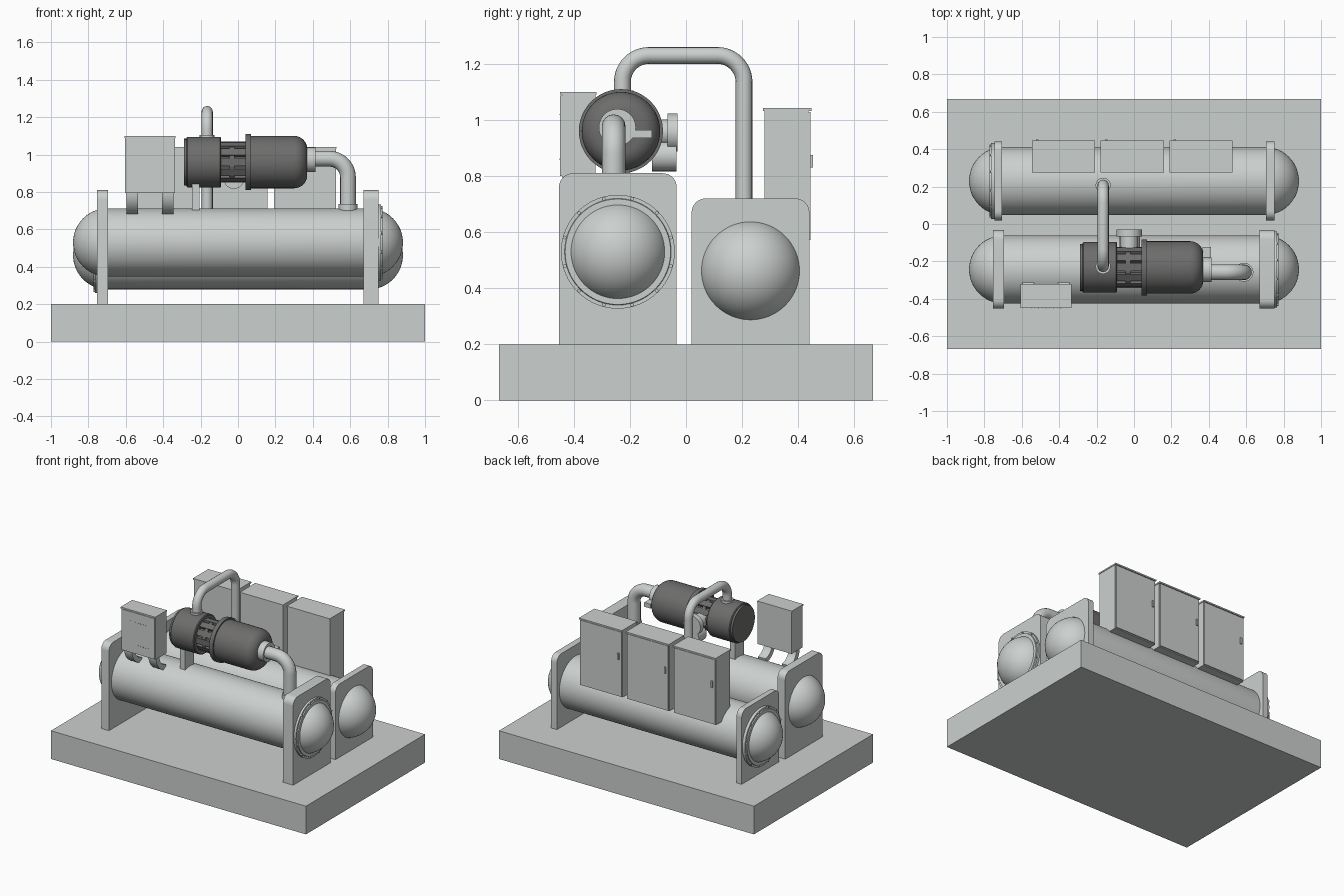
import bpy, bmesh, math
from mathutils import Vector, Matrix

if "Cube" in bpy.data.objects:
    bpy.data.objects.remove(bpy.data.objects["Cube"])


def material(name, col):
    m = bpy.data.materials.new(name)
    m.diffuse_color = (*col, 1)
    m.use_nodes = True
    m.node_tree.nodes["Principled BSDF"].inputs["Base Color"].default_value = m.diffuse_color
    return m


LIGHT = material("light grey paint", (0.60, 0.63, 0.62))
DARK = material("dark grey iron", (0.155, 0.152, 0.15))


def finish(name, bm, mat, smooth=True):
    bmesh.ops.recalc_face_normals(bm, faces=bm.faces)
    me = bpy.data.meshes.new(name)
    bm.to_mesh(me)
    bm.free()
    ob = bpy.data.objects.new(name, me)
    bpy.context.collection.objects.link(ob)
    me.materials.append(mat)
    if smooth:
        smooth_by_angle(ob)
    return ob


def smooth_by_angle(ob):
    bpy.ops.object.select_all(action='DESELECT')
    ob.select_set(True)
    bpy.context.view_layer.objects.active = ob
    bpy.ops.object.shade_smooth_by_angle(angle=math.radians(35))


def box(name, x, y, z, mat=LIGHT):
    """Box from (min, max) pairs."""
    bm = bmesh.new()
    size = Matrix.Diagonal((x[1] - x[0], y[1] - y[0], z[1] - z[0], 1))
    mid = Matrix.Translation((sum(x) / 2, sum(y) / 2, sum(z) / 2))
    bmesh.ops.create_cube(bm, size=1, matrix=mid @ size)
    return finish(name, bm, mat, False)


def lathe(name, profile, centre, mat=LIGHT, axis='X', n=48):
    """Turn (position, radius) points about an axis through centre."""
    rot = {'X': Matrix.Rotation(math.pi / 2, 4, 'Y'),
           'Y': Matrix.Rotation(-math.pi / 2, 4, 'X'),
           'Z': Matrix.Identity(4)}[axis]
    bm = bmesh.new()
    vs = [bm.verts.new((r, 0, h)) for h, r in profile]
    es = [bm.edges.new(p) for p in zip(vs, vs[1:])]
    bmesh.ops.spin(bm, geom=vs + es, axis=(0, 0, 1), cent=(0, 0, 0),
                   angle=2 * math.pi, steps=n)
    bmesh.ops.remove_doubles(bm, verts=bm.verts, dist=1e-5)
    bmesh.ops.transform(bm, verts=bm.verts, matrix=Matrix.Translation(centre) @ rot)
    return finish(name, bm, mat)


def disc(name, a, b, r, centre, mat=LIGHT, axis='X', n=48):
    return lathe(name, [(a, 0), (a, r), (b, r), (b, 0)], centre, mat, axis, n)


def extrude_x(name, outline, x0, x1, mat=LIGHT):
    """Extrude a (y, z) outline from x0 to x1."""
    bm = bmesh.new()
    face = bm.faces.new([bm.verts.new((x0, y, z)) for y, z in outline])
    ext = bmesh.ops.extrude_face_region(bm, geom=[face])
    bmesh.ops.translate(bm, vec=(x1 - x0, 0, 0),
                        verts=[v for v in ext['geom'] if isinstance(v, bmesh.types.BMVert)])
    return finish(name, bm, mat)


def arc(cx, cy, r, a0, a1, n=8):
    return [(cx + r * math.cos(math.radians(a0 + (a1 - a0) * i / n)),
             cy + r * math.sin(math.radians(a0 + (a1 - a0) * i / n))) for i in range(n + 1)]


def pipe(name, corners, radius, bend, mat=LIGHT):
    """Round pipe along right-angled corners with bends."""
    pts = [Vector(c) for c in corners]
    path = [pts[0]]
    for a, b, c in zip(pts, pts[1:], pts[2:]):
        u, v = (a - b).normalized(), (c - b).normalized()
        mid = b + (u + v) * bend
        for i in range(13):
            t = math.pi / 2 * i / 12
            path.append(mid - v * bend * math.cos(t) - u * bend * math.sin(t))
    path.append(pts[-1])
    cu = bpy.data.curves.new(name, 'CURVE')
    cu.dimensions = '3D'
    sp = cu.splines.new('POLY')
    sp.points.add(len(path) - 1)
    for p, q in zip(sp.points, path):
        p.co = (*q, 1)
    cu.bevel_depth, cu.bevel_resolution, cu.use_fill_caps = radius, 6, True
    cu.materials.append(mat)
    ob = bpy.data.objects.new(name, cu)
    bpy.context.collection.objects.link(ob)
    bpy.ops.object.select_all(action='DESELECT')
    ob.select_set(True)
    bpy.context.view_layer.objects.active = ob
    bpy.ops.object.convert(target='MESH')
    smooth_by_angle(bpy.context.object)


# Base slab
box("base_slab", (-1, 1), (-0.667, 0.667), (0, 0.2))

# Two domed tanks, end plates and one bolted flange each
R = 0.182
tanks = [("front", -0.243, 0.53, 0.81, (-0.755, -0.695), (0.67, 0.75), 1),
         ("rear", 0.23, 0.462, 0.72, (-0.745, -0.705), (0.705, 0.75), -1)]
for tag, y, z, top, left, right, side in tanks:
    prof = arc(-0.70, 0, R, 180, 90, 12) + arc(0.70, 0, R, 90, 0, 12)
    prof[0], prof[-1] = (-0.70 - R, 0), (0.70 + R, 0)
    lathe(tag + "_tank", prof, (0, y, z), n=64)
    outline = [(y - 0.21, 0.2), (y + 0.21, 0.2)]
    outline += arc(y + 0.16, top - 0.05, 0.05, 0, 90) + arc(y - 0.16, top - 0.05, 0.05, 90, 180)
    extrude_x(tag + "_left_end_plate", outline, *left)
    extrude_x(tag + "_right_end_plate", outline, *right)
    s = side
    lathe(tag + "_flange_ring", [(s * 0.74, 0.17), (s * 0.74, 0.203), (s * 0.765, 0.203),
                                 (s * 0.765, 0.19), (s * 0.772, 0.188), (s * 0.772, 0.165)],
          (0, y, z), n=64)
    for i in range(12):
        a = math.tau * (i + 0.5) / 12
        disc(tag + "_flange_bolt", s * 0.76, s * 0.773, 0.007,
             (0, y + 0.196 * math.cos(a), z + 0.196 * math.sin(a)), n=6)

# Rear electrical cabinets with lids, doors and handles
for x0, x1 in ((-0.543, -0.212), (-0.175, 0.157), (0.192, 0.524)):
    box("cabinet", (x0, x1), (0.28, 0.437), (0.565, 1.032))
    box("cabinet_lid", (x0 - 0.003, x1 + 0.003), (0.275, 0.447), (1.032, 1.042))
    box("cabinet_door", (x0 + 0.004, x1 - 0.004), (0.437, 0.444), (0.572, 1.028))
    box("cabinet_handle", (x0 + 0.02, x0 + 0.032), (0.444, 0.453), (0.83, 0.875))

# Front control box with curved brackets
box("control_box", (-0.603, -0.337), (-0.443, -0.322), (0.795, 1.09))
box("control_box_lid", (-0.606, -0.334), (-0.45, -0.32), (1.09, 1.10))
box("control_box_door", (-0.60, -0.34), (-0.449, -0.443), (0.80, 1.087))
for z in (0.86, 1.02):
    for i in range(9):
        x = -0.55 + i * 0.02
        box("control_box_stud", (x - 0.002, x + 0.002), (-0.451, -0.449), (z - 0.002, z + 0.002))
strap = arc(-0.30, 0.80, 0.125, 180, 262, 10) + arc(-0.30, 0.80, 0.09, 262, 180, 10)
for x in (-0.595, -0.405):
    extrude_x("control_box_bracket", strap, x, x + 0.06)

# Compressor: end housing, ribbed middle, flange and motor
C = (0, -0.232, 0.96)
disc("compressor_end_cap", -0.29, -0.27, 0.125, C, DARK)
lathe("compressor_housing", [(-0.275, 0), (-0.275, 0.13), (-0.27, 0.135), (-0.095, 0.135),
                             (-0.09, 0.13), (-0.09, 0)], C, DARK)
disc("compressor_core", -0.10, 0.05, 0.092, C, DARK)
for i in range(12):
    a = math.tau * i / 12
    bar = box("compressor_rib", (-0.09, 0.04), (-0.02, 0.02), (0.08, 0.11), DARK)
    bar.matrix_world = Matrix.Translation(C) @ Matrix.Rotation(a, 4, 'X')
disc("compressor_collar", -0.045, -0.02, 0.108, C, DARK)
disc("motor_flange", 0.04, 0.07, 0.15, C, DARK)
lathe("motor_body", [(0.06, 0), (0.06, 0.14)] + arc(0.30, 0.07, 0.07, 90, 0, 10) + [(0.37, 0)],
      C, DARK)

# Support post and side fittings of the compressor
box("compressor_post", (-0.245, -0.205), (-0.30, -0.20), (0.69, 0.85))
lathe("side_port", [(-0.14, 0), (-0.14, 0.047), (-0.066, 0.047), (-0.066, 0.068),
                    (-0.03, 0.068), (-0.03, 0)], (-0.025, 0, 0.955), axis='Y')
disc("lower_filter", -0.122, -0.034, 0.055, (-0.022, 0, 0.872), axis='Y')

# Suction pipe with flange and collar
disc("suction_flange", 0.36, 0.415, 0.066, (0, -0.245, 0.973))
box("suction_lug", (0.365, 0.413), (-0.19, -0.122), (0.935, 0.965))
pipe("suction_pipe", [(0.36, -0.258, 0.978), (0.588, -0.258, 0.978), (0.588, -0.258, 0.69)],
     0.042, 0.10)
disc("suction_collar", 0.69, 0.735, 0.05, (0.588, -0.258, 0), axis='Z')

# Discharge pipe arching to the rear tank
pipe("discharge_pipe", [(-0.165, -0.227, 1.07), (-0.165, -0.227, 1.23),
                        (-0.165, 0.207, 1.23), (-0.165, 0.207, 0.62)], 0.03, 0.095)
disc("discharge_collar", 1.07, 1.105, 0.04, (-0.165, -0.227, 0), axis='Z')
disc("discharge_tank_collar", 0.62, 0.655, 0.04, (-0.165, 0.207, 0), axis='Z')
